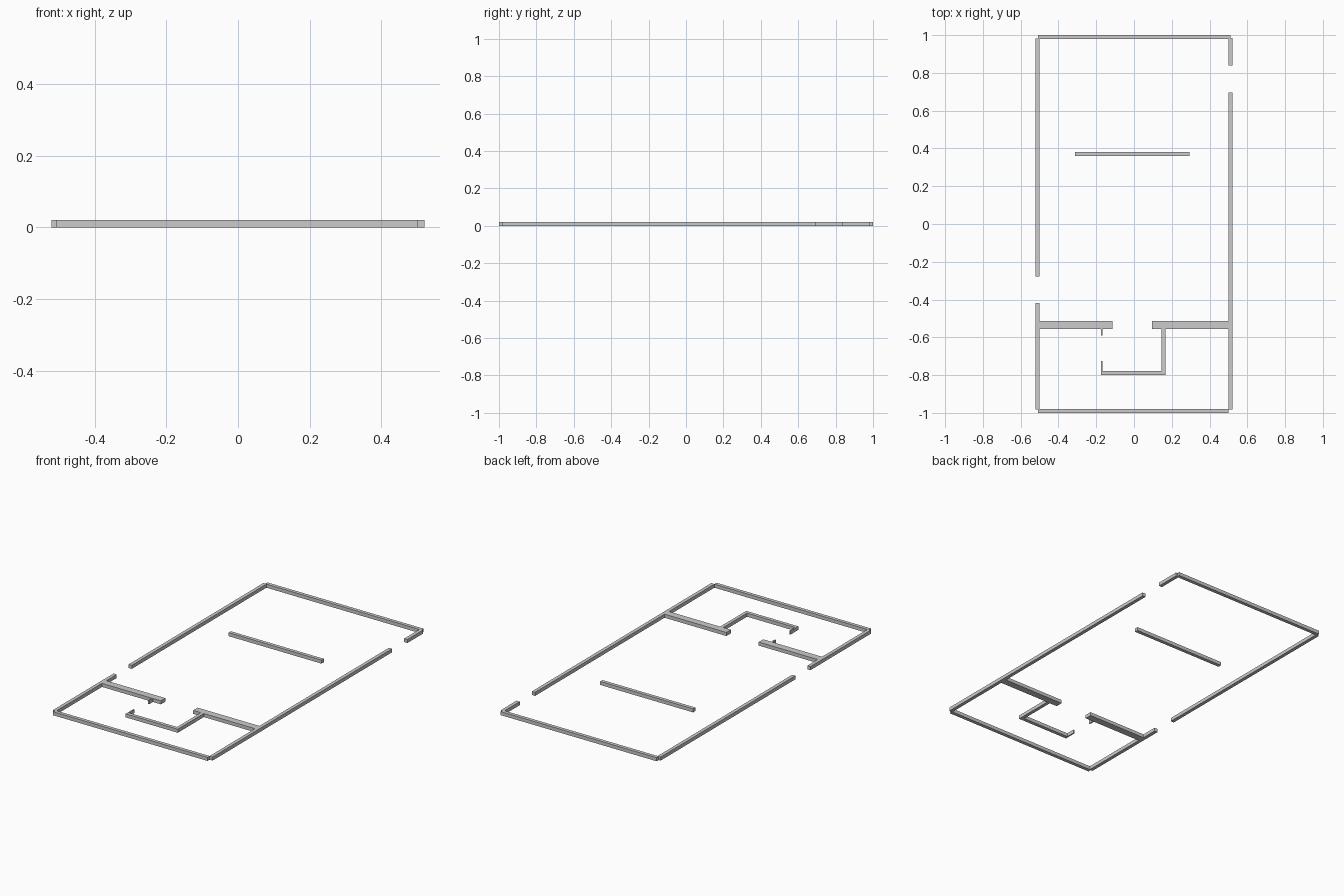
import bpy

if "Cube" in bpy.data.objects:
    bpy.data.objects.remove(bpy.data.objects["Cube"])

HEIGHT = 0.021


def wall(name, x0, x1, y0, y1):
    """Straight wall segment standing on the floor, given its plan extents."""
    bpy.ops.mesh.primitive_cube_add(
        size=1, location=((x0 + x1) / 2, (y0 + y1) / 2, HEIGHT / 2))
    ob = bpy.context.object
    ob.name = name
    ob.scale = (x1 - x0, y1 - y0, HEIGHT)
    bpy.ops.object.transform_apply(location=False, rotation=False, scale=True)
    return ob


# Outer walls, with a doorway gap on each long side
wall("back_wall", -0.508, 0.511, 0.979, 1.0)
wall("front_wall", -0.508, 0.501, -1.0, -0.979)
wall("left_wall_back", -0.521, -0.5, -0.277, 0.981)
wall("left_wall_front", -0.521, -0.5, -0.981, -0.418)
wall("right_wall_back", 0.5, 0.521, 0.838, 0.985)
wall("right_wall_front", 0.5, 0.521, -0.981, 0.695)

# Freestanding divider
wall("divider_wall", -0.313, 0.294, 0.36, 0.381)

# Thick cross wall with a central opening
wall("cross_wall_left", -0.502, -0.115, -0.556, -0.514)
wall("cross_wall_right", 0.096, 0.502, -0.556, -0.514)

# Small room in front of the cross wall
wall("room_right_wall", 0.146, 0.166, -0.799, -0.554)
wall("room_front_wall", -0.175, 0.166, -0.799, -0.778)
wall("room_left_stub_front", -0.175, -0.167, -0.799, -0.726)
wall("room_left_stub_back", -0.175, -0.167, -0.589, -0.554)
